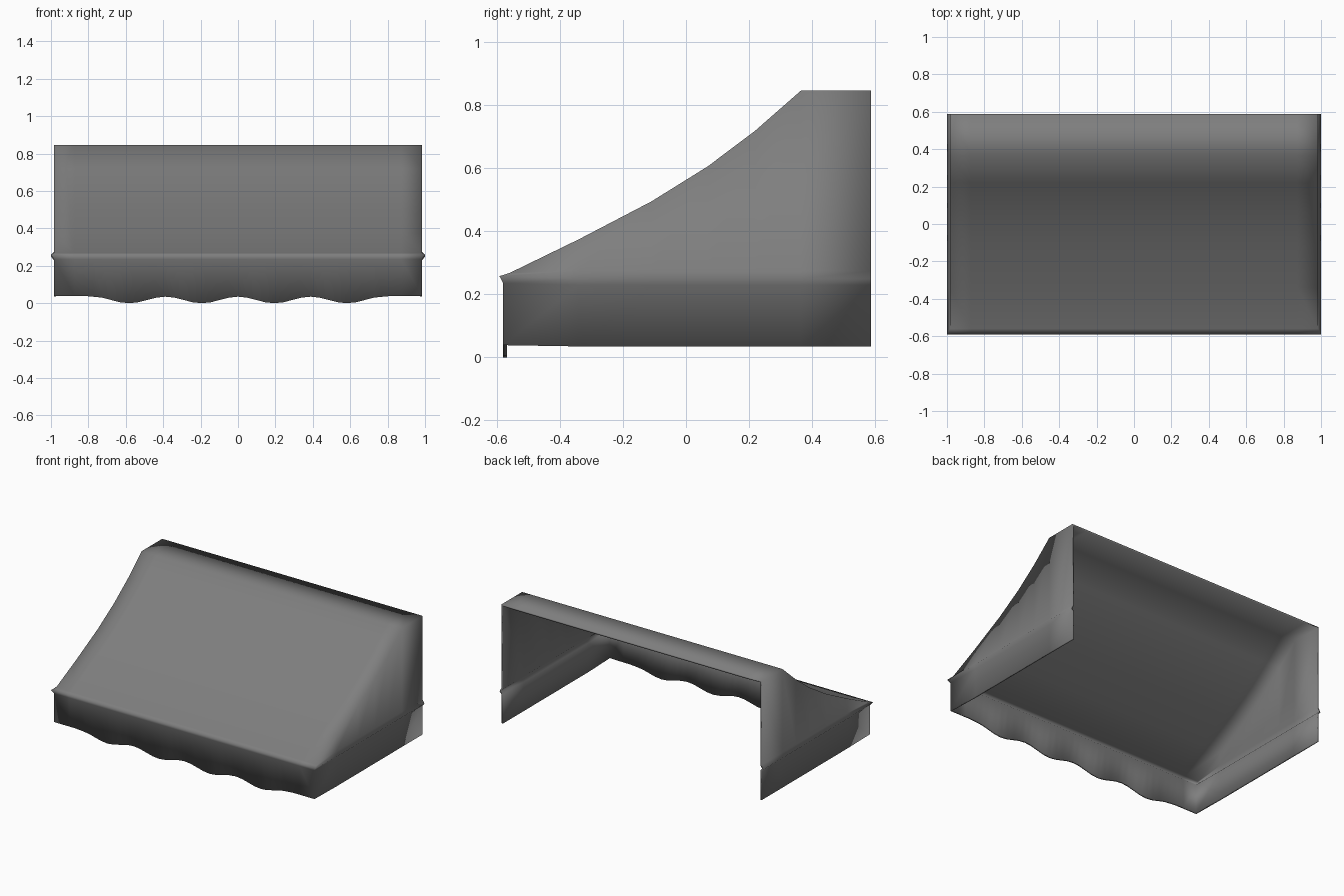
import bpy, bmesh, math

cube = bpy.data.objects.get("Cube")
if cube:
    bpy.data.objects.remove(cube, do_unlink=True)

# Fabric colour
fabric = bpy.data.materials.new("grey_fabric")
fabric.use_nodes = True
grey = (0.21, 0.21, 0.21, 1)
fabric.diffuse_color = grey
fabric.node_tree.nodes["Principled BSDF"].inputs["Base Color"].default_value = grey

HALF = 0.985      # half width of the cloth
HEM = 0.035       # height of the straight lower edge
PERIOD = 0.388    # width of one scallop

# Roof profile (y, z) from the wall to the front fold, then the front hem and valance
roof = [(0.587, 0.847), (0.365, 0.847), (0.22, 0.72), (0.07, 0.607),
        (-0.11, 0.495), (-0.34, 0.375), (-0.56, 0.268)]
valance = [(-0.592, 0.258), (-0.58, 0.235), (-0.58, HEM)]
profile = roof + valance


def scallop(x):
    if abs(x) > 2 * PERIOD:
        return HEM + 0.004
    return HEM / 2 * (1 + math.cos(2 * math.pi * x / PERIOD))


bm = bmesh.new()


def skin(columns):
    """Join neighbouring columns of vertices with faces."""
    for a, b in zip(columns, columns[1:]):
        for i in range(len(a) - 1):
            ring = list(dict.fromkeys([a[i], a[i + 1], b[i + 1], b[i]]))
            if len(ring) > 2:
                bm.faces.new(ring)


# Roof and scalloped valance
inner = [PERIOD * k / 8 for k in range(-18, 19)]
sheet = []
for x in [-HALF] + inner + [HALF]:
    column = []
    for y, z in profile:
        if (y, z) == valance[-1]:
            z = scallop(x)
        at_hem = (y, z) == valance[0] and abs(x) == HALF
        column.append(bm.verts.new((math.copysign(1, x) if at_hem else x, y, z)))
    sheet.append(column)
skin(sheet)

# Side panels, sharing the roof's end vertices
for side, edge in ((-1, sheet[0]), (1, sheet[-1])):
    columns = []
    for i, (y, z) in enumerate(roof[:-1]):
        rows = [(HALF, 0.275), (1, 0.25), (HALF, 0.23), (HALF, HEM)]
        columns.append([edge[i]] + [bm.verts.new((side * x, y, h)) for x, h in rows])
    corner = len(roof) - 1
    columns.append([edge[corner]] + edge[corner:])
    skin(columns)

bmesh.ops.recalc_face_normals(bm, faces=bm.faces)
bm.normal_update()
if sum(f.normal.z * f.calc_area() for f in bm.faces) < 0:
    bmesh.ops.reverse_faces(bm, faces=bm.faces)
for f in bm.faces:
    f.smooth = True

mesh = bpy.data.meshes.new("awning_cover")
bm.to_mesh(mesh)
bm.free()
mesh.materials.append(fabric)
cover = bpy.data.objects.new("awning_cover", mesh)
bpy.context.collection.objects.link(cover)

# Cloth thickness, inwards
cloth = cover.modifiers.new("cloth_thickness", "SOLIDIFY")
cloth.thickness = 0.012
cloth.offset = -1
